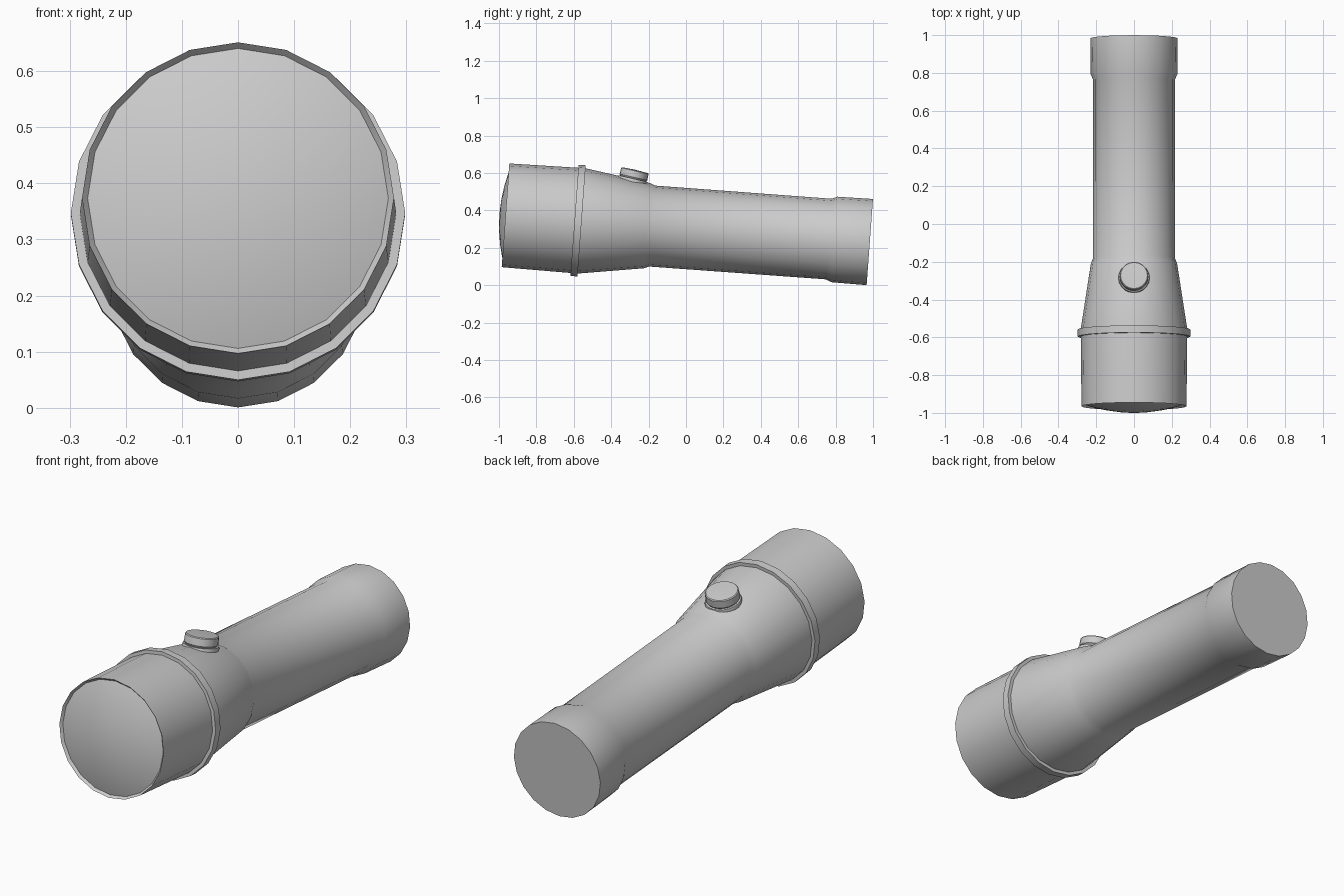
import bpy, bmesh, math
from mathutils import Matrix, Vector

if "Cube" in bpy.data.objects:
    bpy.data.objects.remove(bpy.data.objects["Cube"])

TILT = math.radians(4.2)
BUTTON_TILT = math.radians(13)


def frame(origin, axis):
    """Matrix whose local z runs along axis and local x along world -x."""
    z = Vector(axis).normalized()
    x = Vector((-1, 0, 0))
    y = z.cross(x)
    m = Matrix((x, y, z)).transposed().to_4x4()
    m.translation = origin
    return m


def lathe(name, profile, matrix, sides=20, closed=False):
    """Revolve (radius, height) points around the local z of matrix."""
    bm = bmesh.new()
    rings = []
    for r, h in profile:
        if r == 0:
            rings.append([bm.verts.new((0, 0, h))])
        else:
            rings.append([bm.verts.new((r * math.sin(2 * math.pi * i / sides),
                                        r * math.cos(2 * math.pi * i / sides), h))
                          for i in range(sides)])
    pairs = list(zip(rings, rings[1:]))
    if closed:
        pairs.append((rings[-1], rings[0]))
    for a, b in pairs:
        for i in range(sides):
            j = (i + 1) % sides
            quad = [a[i % len(a)], a[j % len(a)], b[j % len(b)], b[i % len(b)]]
            bm.faces.new(list(dict.fromkeys(quad)))
    bmesh.ops.recalc_face_normals(bm, faces=bm.faces)
    bm.transform(matrix)
    mesh = bpy.data.meshes.new(name)
    bm.to_mesh(mesh)
    bm.free()
    ob = bpy.data.objects.new(name, mesh)
    bpy.context.collection.objects.link(ob)
    bpy.ops.object.select_all(action='DESELECT')
    ob.select_set(True)
    bpy.context.view_layer.objects.active = ob
    bpy.ops.object.shade_smooth_by_angle(angle=math.radians(35))
    return ob


# Main axis: from the centre of the front rim, sloping down to the back
torch = frame((0, -0.965, 0.374), (0, math.cos(TILT), -math.sin(TILT)))

# Casing: head, taper, grip and tail cap
lathe("casing", [(0.268, 0.012), (0.278, 0), (0.282, 0.37), (0.282, 0.41),
                 (0.228, 0.76), (0.217, 0.785), (0.216, 1.732),
                 (0.229, 1.762), (0.231, 1.953), (0, 1.953)], torch)

# Domed lens
lens = [(0.268 * math.cos(t), 0.012 - 0.045 * math.sin(t))
        for t in (math.radians(d) for d in (0, 18, 36, 54, 72))]
lens = [(r, 0.012 - 0.045 * (1 - (r / 0.268) ** 2)) for r, _ in lens]
lathe("lens", lens + [(0, -0.033)], torch)

# Raised collar around the head
lathe("head_collar", [(0.275, 0.37), (0.298, 0.37), (0.298, 0.408), (0.275, 0.408)],
      torch, closed=True)

# Switch on the taper: base ring and push button
switch = frame((0, -0.2725, 0.615),
               (0, math.sin(BUTTON_TILT), math.cos(BUTTON_TILT)))
lathe("switch_base", [(0.078, -0.09), (0.083, -0.055), (0.08, -0.046), (0, -0.046)],
      switch)
lathe("switch_button", [(0.068, -0.05), (0.076, -0.038), (0.075, -0.004),
                        (0.071, 0), (0, 0.003)], switch)
